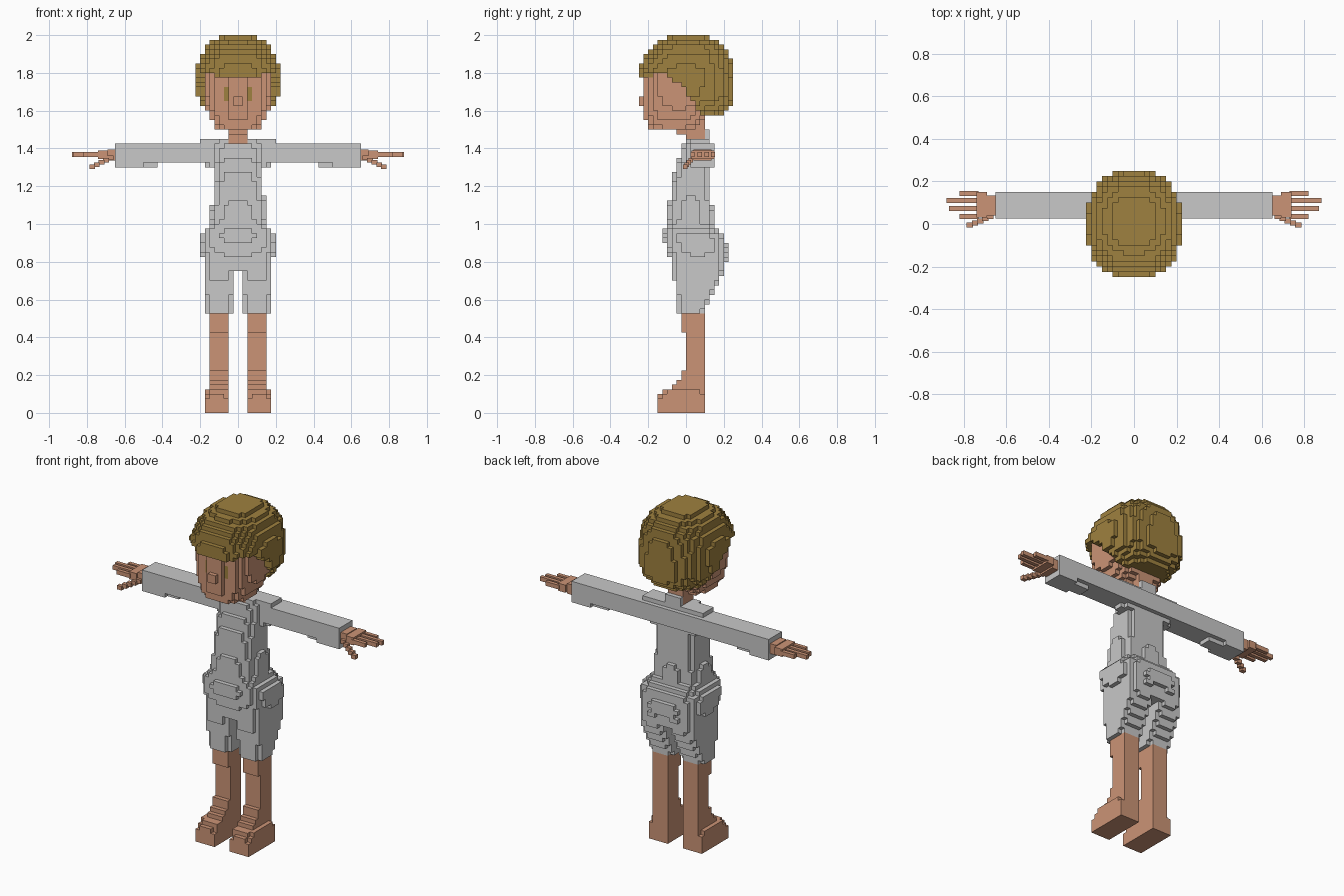
import bpy, bmesh, math
from mathutils import Matrix

V = 0.025  # block size


def material(name, rgb):
    m = bpy.data.materials.new(name)
    m.diffuse_color = (*rgb, 1)
    return m


SKIN = material("skin", (0.60, 0.296, 0.181))
HAIR = material("olive_brown", (0.345, 0.22, 0.05))
CLOTH = material("light_grey", (0.58, 0.58, 0.58))


def lerp_table(rows, t):
    """Interpolate rows of (t, values...) at t, or None outside the table."""
    for a, b in zip(rows, rows[1:]):
        if a[0] <= t <= b[0]:
            f = (t - a[0]) / (b[0] - a[0])
            return [p + (q - p) * f for p, q in zip(a[1:], b[1:])]


taken = {}  # block -> part name
parts = {}  # part name -> material


def loft(name, mat, rows, n=2.5, axis="z", side=0, rule=None):
    """Fill blocks inside superellipse sections (t, u_lo, u_hi, v_lo, v_hi).
    axis z: u=x, v=y; axis x: u=y, v=z. side mirrors the part in x."""
    parts[name] = mat
    for i in range(-40, 40):
        for j in range(-12, 12):
            for k in range(0, 80):
                if (i, j, k) in taken:
                    continue
                x, y, z = ((c + 0.5) * V for c in (i, j, k))
                if side:
                    x *= side
                t, u, v = (z, x, y) if axis == "z" else (x, y, z)
                if not rows[0][0] <= t <= rows[-1][0]:
                    continue
                s = lerp_table(rows, t)
                du = abs(u - (s[0] + s[1]) / 2) / ((s[1] - s[0]) / 2)
                dv = abs(v - (s[2] + s[3]) / 2) / ((s[3] - s[2]) / 2)
                if du ** n + dv ** n <= 1 and (rule is None or rule(x, y, z)):
                    taken[i, j, k] = name


def box(name, mat, x0, x1, y0, y1, z0, z1, side=0):
    loft(name, mat, [(z0, x0, x1, y0, y1), (z1, x0, x1, y0, y1)], 60, side=side)


def build_parts():
    """Make one object per part from the outer faces of its blocks."""
    dirs = [(a, s) for a in range(3) for s in (0, 1)]
    for name, mat in parts.items():
        bm = bmesh.new()
        verts = {}
        for cell in [c for c, p in taken.items() if p == name]:
            for a, s in dirs:
                near = list(cell)
                near[a] += 2 * s - 1
                if tuple(near) in taken:
                    continue
                b, c = (a + 1) % 3, (a + 2) % 3
                loop = []
                for p, q in ((0, 0), (1, 0), (1, 1), (0, 1)):
                    co = list(cell)
                    co[a] += s
                    co[b] += p
                    co[c] += q
                    co = tuple(co)
                    if co not in verts:
                        verts[co] = bm.verts.new([w * V for w in co])
                    loop.append(verts[co])
                bm.faces.new(loop if s else loop[::-1])
        finish(name, mat, bm)


def finish(name, mat, bm):
    me = bpy.data.meshes.new(name)
    bm.to_mesh(me)
    bm.free()
    me.materials.append(mat)
    bpy.context.collection.objects.link(bpy.data.objects.new(name, me))


# Hair: a rounded cap, cut along a hairline that drops towards the nape
HAIRLINE = [(-1, 1.77), (-0.1, 1.77), (-0.02, 1.73), (0.03, 1.65), (0.09, 1.57), (1, 1.57)]


def above_hairline(x, y, z):
    return z > lerp_table(HAIRLINE, y)[0] + (0.03 if abs(x) > 0.12 and y < -0.1 else 0)


loft("hair", HAIR, [
    (1.57, -0.13, 0.13, -0.2, 0.19), (1.62, -0.18, 0.18, -0.2, 0.235),
    (1.68, -0.215, 0.215, -0.22, 0.255), (1.75, -0.22, 0.22, -0.25, 0.25),
    (1.82, -0.22, 0.22, -0.255, 0.245), (1.89, -0.2, 0.2, -0.225, 0.235),
    (1.95, -0.165, 0.165, -0.165, 0.19), (2.0, -0.09, 0.09, -0.08, 0.12),
], rule=above_hairline)

# Head, with the eyes as blocks of the face
HEAD = [
    (1.50, -0.11, 0.11, -0.2, 0.05), (1.55, -0.145, 0.145, -0.215, 0.1),
    (1.60, -0.16, 0.16, -0.215, 0.12), (1.70, -0.185, 0.185, -0.215, 0.2),
    (1.85, -0.185, 0.185, -0.215, 0.21),
]
loft("eyes", HAIR, HEAD, 2.8,
     rule=lambda x, y, z: 0.045 < abs(x) < 0.08 and 1.65 < z < 1.725 and y < -0.12)
loft("head", SKIN, HEAD, 2.8)
box("nose", SKIN, -0.026, 0.026, -0.24, -0.2, 1.625, 1.665)
box("neck", SKIN, -0.05, 0.05, 0.0, 0.1, 1.42, 1.575)
box("neck", SKIN, -0.05, 0.05, -0.06, 0.05, 1.475, 1.5)

# Shirt with collar and a flared hem
box("collar", CLOTH, -0.05, 0.05, 0.1, 0.125, 1.44, 1.5)
loft("shirt", CLOTH, [
    (0.82, -0.18, 0.18, -0.085, 0.215), (0.86, -0.2, 0.2, -0.1, 0.22),
    (0.93, -0.2, 0.2, -0.12, 0.21), (0.975, -0.18, 0.18, -0.115, 0.17),
    (1.0, -0.145, 0.145, -0.1, 0.14), (1.2, -0.13, 0.135, -0.08, 0.135),
    (1.3, -0.12, 0.12, -0.06, 0.135), (1.38, -0.13, 0.13, -0.03, 0.15),
    (1.45, -0.12, 0.12, 0.0, 0.13),
], 3)

for side, label in ((-1, "left"), (1, "right")):
    # Sleeve
    loft(label + "_sleeve", CLOTH, [
        (0, 0.0, 0.14, 1.3, 1.455), (0.2, 0.02, 0.14, 1.315, 1.455),
        (0.21, 0.025, 0.14, 1.315, 1.43), (0.36, 0.023, 0.14, 1.315, 1.43),
        (0.5, 0.02, 0.15, 1.31, 1.43), (0.64, 0.02, 0.152, 1.3, 1.43),
    ], 5, "x", side)
    # Shorts leg
    loft(label + "_shorts_leg", CLOTH, [
        (0.525, 0.02, 0.18, -0.045, 0.085), (0.6, 0.018, 0.18, -0.045, 0.13),
        (0.7, 0.014, 0.18, -0.065, 0.18), (0.74, 0.013, 0.18, -0.07, 0.19),
        (0.75, -0.03, 0.18, -0.07, 0.19), (0.83, -0.03, 0.18, -0.08, 0.22),
    ], 3.5, side=side)
    # Leg
    loft(label + "_leg", SKIN, [
        (0.2, 0.045, 0.155, 0.0, 0.112), (0.4, 0.045, 0.155, 0.0, 0.112),
        (0.42, 0.045, 0.155, -0.02, 0.1), (0.55, 0.045, 0.155, -0.02, 0.1),
    ], 5, side=side)
    # Foot
    loft(label + "_foot", SKIN, [
        (0, 0.04, 0.185, -0.16, 0.112), (0.05, 0.04, 0.18, -0.16, 0.112),
        (0.075, 0.04, 0.17, -0.15, 0.112), (0.12, 0.04, 0.165, -0.11, 0.112),
        (0.15, 0.04, 0.16, -0.05, 0.112), (0.25, 0.045, 0.155, -0.005, 0.112),
    ], 5, side=side)

build_parts()

# Hands: palm, four fingers and a stepped drooping thumb (finer blocks)
HAND = [(0.62, 0.69, 0.04, 0.135, 1.335, 1.395), (0.69, 0.74, 0.03, 0.15, 1.345, 1.39)]
for y, tip in ((0.035, 0.82), (0.073, 0.87), (0.11, 0.88), (0.143, 0.82)):
    HAND.append((0.73, tip, y - 0.011, y + 0.011, 1.355, 1.38))
for s in range(5):
    x, y, z = 0.66 + 0.024 * s, 0.035 - 0.01 * s, 1.35 - 0.012 * s
    HAND.append((x, x + 0.03, y - 0.012, y + 0.012, z - 0.012, z + 0.012))
for side, label in ((-1, "left"), (1, "right")):
    bm = bmesh.new()
    for x0, x1, y0, y1, z0, z1 in HAND:
        mid = ((x0 + x1) / 2 * side, (y0 + y1) / 2, (z0 + z1) / 2)
        size = Matrix.Diagonal((x1 - x0, y1 - y0, z1 - z0, 1))
        bmesh.ops.create_cube(bm, size=1, matrix=Matrix.Translation(mid) @ size)
    finish(label + "_hand", SKIN, bm)
